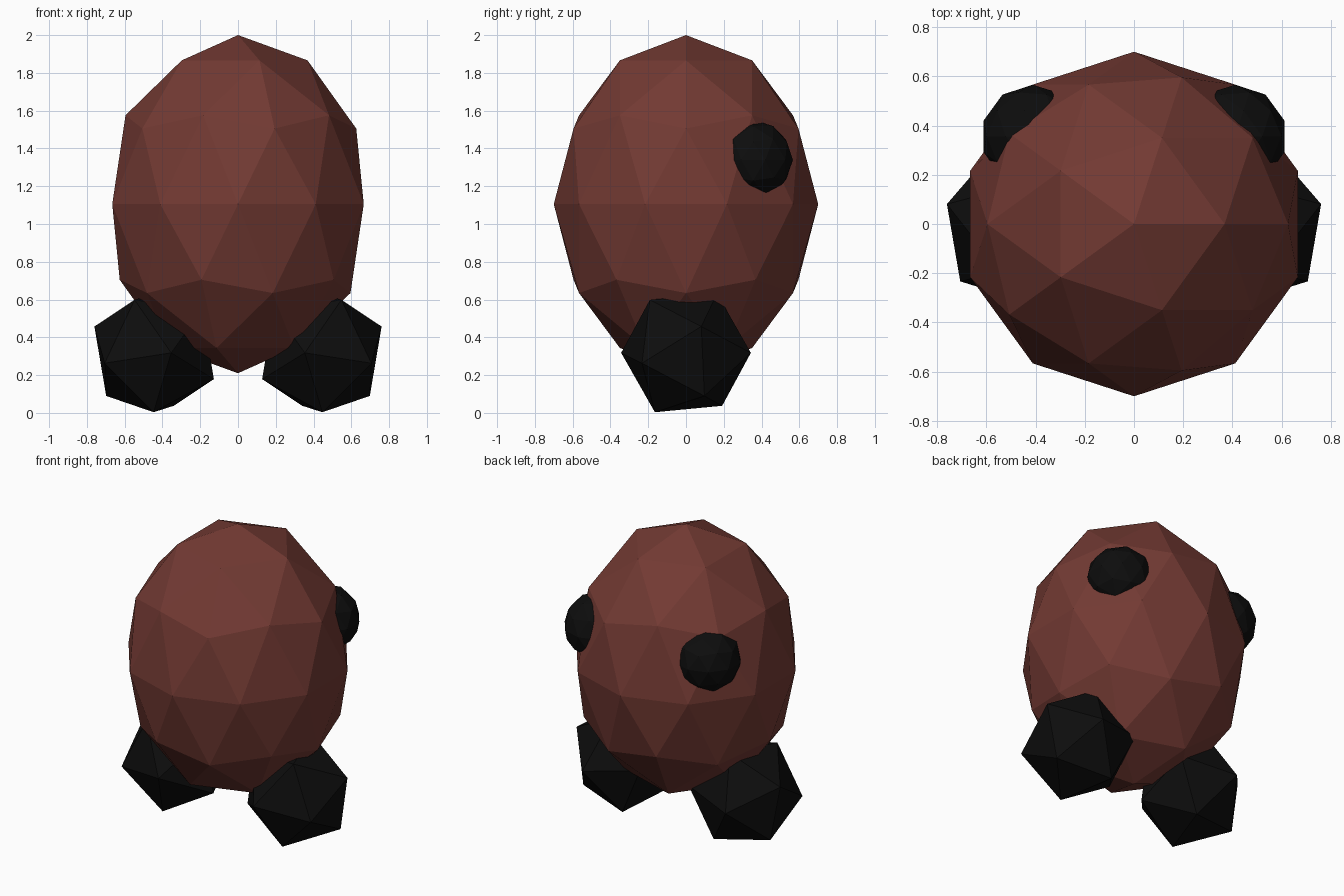
import bpy
from mathutils import Vector, Matrix

if "Cube" in bpy.data.objects:
    bpy.data.objects.remove(bpy.data.objects["Cube"])


def material(name, rgb):
    m = bpy.data.materials.new(name)
    m.diffuse_color = (*rgb, 1)
    m.use_nodes = True
    m.node_tree.nodes["Principled BSDF"].inputs["Base Color"].default_value = m.diffuse_color
    return m


brown = material("reddish brown", (0.17, 0.042, 0.033))
black = material("black", (0.004, 0.004, 0.004))


def ball(name, subdivisions, mat, transform):
    """Faceted ball placed by a 4x4 transform of the unit icosphere."""
    bpy.ops.mesh.primitive_ico_sphere_add(subdivisions=subdivisions, radius=1)
    ob = bpy.context.object
    ob.name = name
    ob.data.transform(transform)
    ob.data.materials.append(mat)
    return ob


def mirrored(ob, name):
    """Mirrored copy across x = 0."""
    cp = ob.copy()
    cp.data = ob.data.copy()
    cp.name = name
    cp.data.transform(Matrix.Scale(-1, 4, (1, 0, 0)))
    cp.data.flip_normals()
    bpy.context.collection.objects.link(cp)


# Egg-shaped body
ball("body", 2, brown,
     Matrix.Translation((0, 0, 1.105)) @ Matrix.Diagonal((0.70, 0.70, 0.895, 1)))

# Tilted foot: icosahedron with its pole along one corner, ring corner along another
pole = Vector((0.891, 0.228, 0.393)).normalized()
corner = Vector((0.0, 0.465, 0.887))
side = (corner - pole * corner.dot(pole)).normalized()
tilt = Matrix((side, pole.cross(side), pole)).transposed().to_4x4()
foot = ball("right_foot", 1, black,
            Matrix.Translation((0.444, 0, 0.318)) @ tilt @ Matrix.Scale(0.355, 4))
mirrored(foot, "left_foot")

# Round eyes half sunk in the body
eye = ball("right_eye", 2, black,
           Matrix.Translation((0.411, 0.356, 1.34)) @ Matrix.Scale(0.21, 4))
mirrored(eye, "left_eye")
